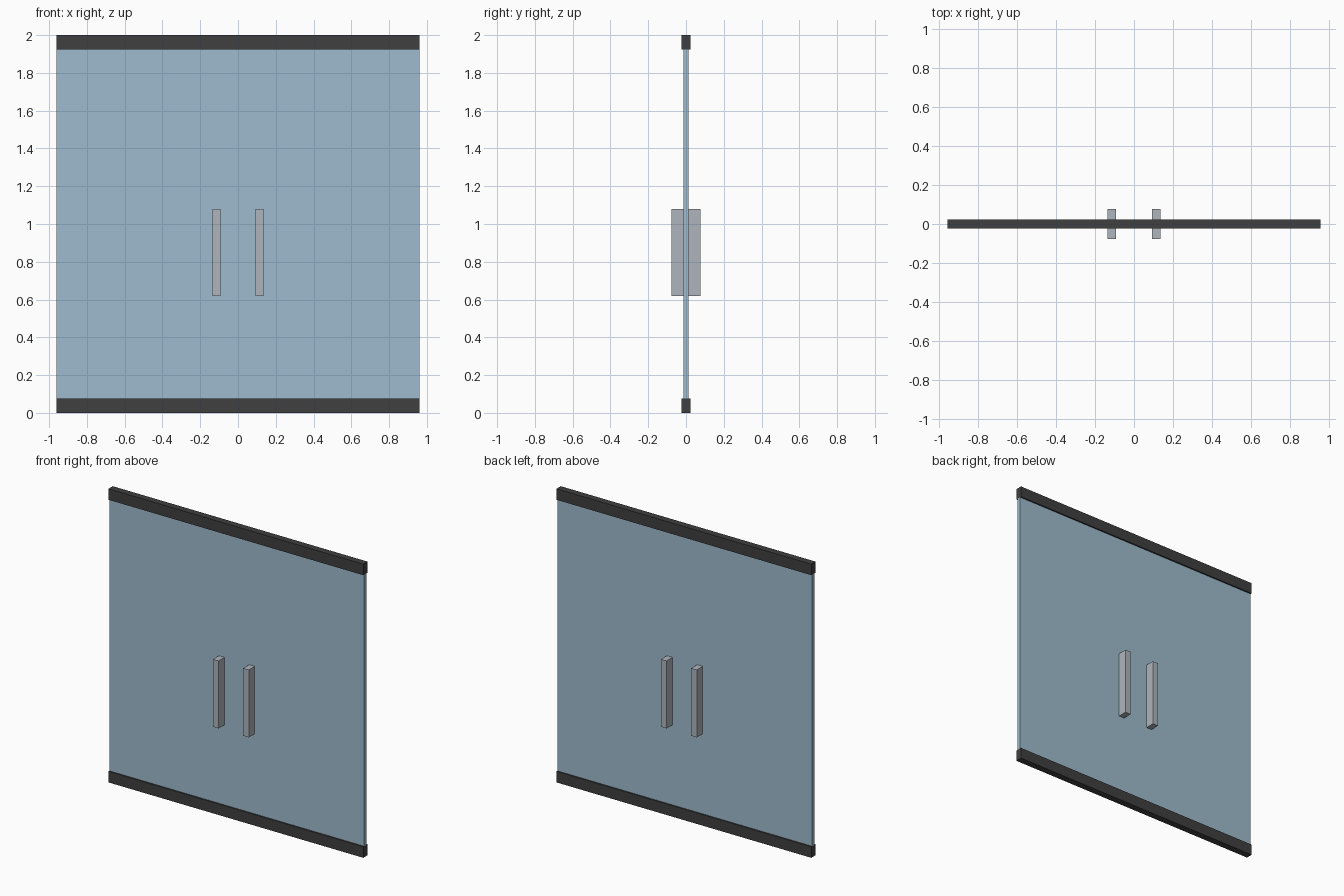
import bpy

if "Cube" in bpy.data.objects:
    bpy.data.objects.remove(bpy.data.objects["Cube"])


def material(name, rgb):
    mat = bpy.data.materials.new(name)
    mat.diffuse_color = (*rgb, 1.0)
    mat.use_nodes = True
    mat.node_tree.nodes["Principled BSDF"].inputs["Base Color"].default_value = mat.diffuse_color
    return mat


def box(name, low, high, mat):
    """Axis-aligned box between two corners."""
    bpy.ops.mesh.primitive_cube_add(
        size=1, location=[(a + b) / 2 for a, b in zip(low, high)])
    obj = bpy.context.object
    obj.name = name
    obj.scale = [b - a for a, b in zip(low, high)]
    bpy.ops.object.transform_apply(location=False, rotation=False, scale=True)
    obj.data.materials.append(mat)
    return obj


glass = material("glass", (0.34, 0.50, 0.61))
dark = material("dark_metal", (0.05, 0.05, 0.052))
steel = material("steel", (0.42, 0.46, 0.50))

W = 0.96       # half width
RAIL = 0.075   # rail height

# Glass pane between the rails
box("glass_pane", (-W, -0.013, RAIL), (W, 0.013, 2 - RAIL), glass)

# Bottom and top rails
for name, z in (("bottom_rail", 0), ("top_rail", 2 - RAIL)):
    box(name, (-W, -0.023, z), (W, 0.023, z + RAIL), dark)

# Pull handles, passing through to both faces
for name, x in (("left_handle", -0.114), ("right_handle", 0.114)):
    box(name, (x - 0.021, -0.077, 0.62), (x + 0.021, 0.077, 1.08), steel)
